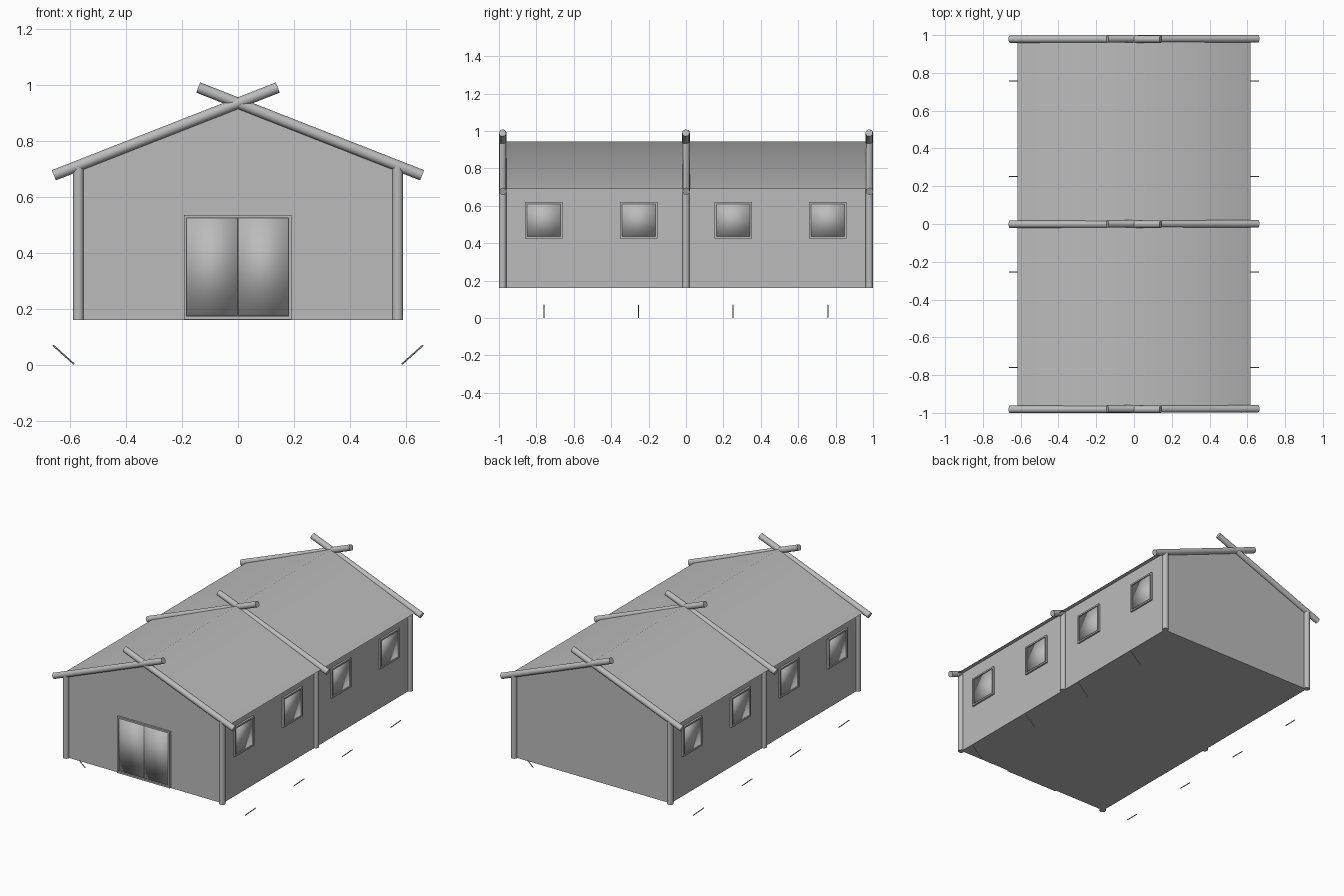
import bpy, math
from mathutils import Vector

if "Cube" in bpy.data.objects:
    bpy.data.objects.remove(bpy.data.objects["Cube"])

grey = bpy.data.materials.new("plain_grey")
grey.diffuse_color = (0.5, 0.5, 0.5, 1)
grey.use_nodes = True
grey.node_tree.nodes["Principled BSDF"].inputs["Base Color"].default_value = grey.diffuse_color

HALF_W, HALF_L = 0.57, 0.975      # wall half width and half length
BASE, RIDGE = 0.16, 0.945         # floor and ridge heights
EAVE_X, EAVE_Z = 0.618, 0.69      # roof edge
SLOPE = (RIDGE - EAVE_Z) / EAVE_X


def mesh(name, verts, faces, smooth=None):
    me = bpy.data.meshes.new(name)
    me.from_pydata(verts, [], faces)
    me.materials.append(grey)
    ob = bpy.data.objects.new(name, me)
    bpy.context.collection.objects.link(ob)
    if smooth is not None:
        bpy.ops.object.select_all(action='DESELECT')
        ob.select_set(True)
        bpy.context.view_layer.objects.active = ob
        bpy.ops.object.shade_smooth_by_angle(angle=math.radians(smooth))
    return ob


def box(name, lo, hi, smooth=None):
    v = [(x, y, z) for x in (lo[0], hi[0]) for y in (lo[1], hi[1]) for z in (lo[2], hi[2])]
    f = [(0, 1, 3, 2), (4, 6, 7, 5), (0, 4, 5, 1), (2, 3, 7, 6), (0, 2, 6, 4), (1, 5, 7, 3)]
    return mesh(name, v, f, smooth)


def pole(name, a, b, r, sides=12):
    a, b = Vector(a), Vector(b)
    bpy.ops.mesh.primitive_cylinder_add(vertices=sides, radius=r, depth=(b - a).length,
                                        location=(a + b) / 2)
    ob = bpy.context.object
    ob.name = name
    ob.rotation_euler = (b - a).to_track_quat('Z', 'Y').to_euler()
    ob.data.materials.append(grey)
    bpy.ops.object.shade_smooth_by_angle(angle=math.radians(40))


# Walls: gabled profile at each end joined by the side walls
eave = RIDGE - SLOPE * HALF_W
profile = [(-HALF_W, BASE), (HALF_W, BASE), (HALF_W, eave), (0, RIDGE), (-HALF_W, eave)]
verts = [(x, y, z) for y in (-HALF_L, HALF_L) for x, z in profile]
mesh("walls", verts, [(0, 1, 2, 3, 4), (9, 8, 7, 6, 5), (1, 6, 7, 2), (5, 0, 4, 9)], 30)
mesh("floor", [verts[i] for i in (0, 5, 6, 1)], [(0, 1, 2, 3)])

# Roof sheet, rounded in shading across the ridge
rv = [(x, y, z) for y in (-HALF_L, HALF_L)
      for x, z in ((-EAVE_X, EAVE_Z), (0, RIDGE), (EAVE_X, EAVE_Z))]
mesh("roof", rv, [(0, 1, 4, 3), (1, 2, 5, 4)], 60)

# Crossed rafters and posts at the ends and the middle
for tag, y in (("front", -0.98), ("middle", 0.0), ("back", 0.98)):
    for s, side in ((-1, "left"), (1, "right")):
        pole(f"{tag}_{side}_rafter", (s * 0.657, y + s * 0.001, 0.677),
             (-s * 0.142, y + s * 0.001, 0.99), 0.0195)
        pole(f"{tag}_{side}_post", (s * HALF_W, y, BASE),
             (s * HALF_W, y, eave), 0.0195)


def frame(name, place, w0, w1, z0, z1, t, depth):
    """Four bars round an opening; place maps (across, depth, z) to a point."""
    bars = [(w0, w0 + t, z0, z1), (w1 - t, w1, z0, z1),
            (w0 + t, w1 - t, z0, z0 + t), (w0 + t, w1 - t, z1 - t, z1)]
    for i, (a, b, c, d) in enumerate(bars):
        p, q = place(a, -0.004, c), place(b, depth, d)
        box(f"{name}_{i}", [min(u) for u in zip(p, q)], [max(u) for u in zip(p, q)])


def panel(name, place, w0, w1, z0, z1, depth):
    p, q = place(w0, -0.004, z0), place(w1, depth, z1)
    box(name, [min(u) for u in zip(p, q)], [max(u) for u in zip(p, q)], 180)


# Double door on the front
front = lambda a, d, z: (a, -HALF_L - d, z)
frame("door_frame", front, -0.193, 0.191, 0.162, 0.535, 0.01, 0.012)
panel("door_left", front, -0.183, -0.002, 0.176, 0.525, 0.006)
panel("door_right", front, 0.0, 0.181, 0.176, 0.525, 0.006)

# Windows along both sides, with a thin peg beside the ground under each
for s, side in ((-1, "left"), (1, "right")):
    place = lambda a, d, z, s=s: (s * (HALF_W + d), a, z)
    for i, y in enumerate((-0.76, -0.253, 0.252, 0.758)):
        frame(f"{side}_window_frame_{i}", place, y - 0.1, y + 0.1, 0.425, 0.62, 0.01, 0.012)
        panel(f"{side}_window_{i}", place, y - 0.09, y + 0.09, 0.435, 0.61, 0.006)
        pole(f"{side}_peg_{i}", (s * 0.585, y, 0.003), (s * 0.66, y, 0.07), 0.003, 6)
